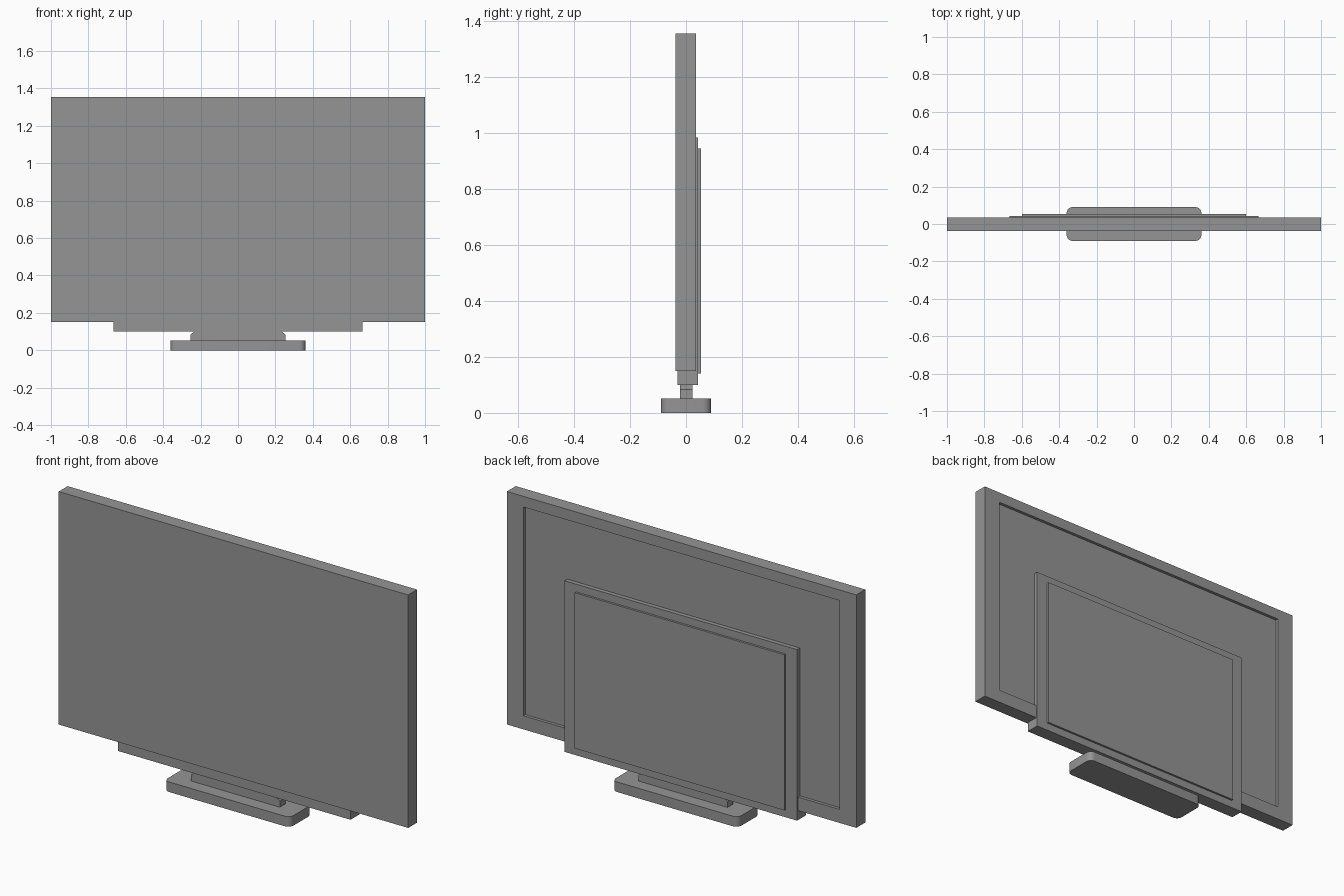
import bpy
import bmesh
from mathutils import Vector

if "Cube" in bpy.data.objects:
    bpy.data.objects.remove(bpy.data.objects["Cube"], do_unlink=True)

# Single plain grey plastic
grey = bpy.data.materials.new("mid grey")
grey.use_nodes = True
colour = (0.3, 0.3, 0.3, 1)
grey.diffuse_color = colour
grey.node_tree.nodes["Principled BSDF"].inputs["Base Color"].default_value = colour


def finish(name, bm):
    bmesh.ops.recalc_face_normals(bm, faces=bm.faces)
    mesh = bpy.data.meshes.new(name)
    bm.to_mesh(mesh)
    bm.free()
    mesh.materials.append(grey)
    obj = bpy.data.objects.new(name, mesh)
    bpy.context.collection.objects.link(obj)
    return obj


def box(half_width, y0, y1, z0, z1):
    """Box centred on x = 0."""
    bm = bmesh.new()
    bmesh.ops.create_cube(bm, size=1)
    for v in bm.verts:
        v.co = Vector((2 * half_width * v.co.x,
                       y1 if v.co.y > 0 else y0,
                       z1 if v.co.z > 0 else z0))
    return bm


# Main panel with a shallow recess in its back
bm = box(1.0, -0.037, 0.036, 0.15, 1.355)
bm.normal_update()
back = max(bm.faces, key=lambda f: f.normal.y)
bmesh.ops.inset_individual(bm, faces=[back], thickness=0.06)
for v in back.verts:
    v.co.x = 0.905 if v.co.x > 0 else -0.905
    v.co.z = 1.3 if v.co.z > 0.75 else 0.22
floor = bmesh.ops.extrude_discrete_faces(bm, faces=[back])["faces"][0]
bmesh.ops.translate(bm, verts=floor.verts, vec=(0, -0.016, 0))
finish("display_panel", bm)

# Rear housing that drops below the panel, and its raised cover
finish("rear_housing", box(0.665, -0.03, 0.042, 0.1, 0.985))
finish("rear_cover", box(0.6, 0.03, 0.053, 0.14, 0.945))

# Neck with sloped upper ends
profile = [(-0.255, 0.045), (0.255, 0.045), (0.255, 0.083),
           (0.23, 0.102), (-0.23, 0.102), (-0.255, 0.083)]
bm = bmesh.new()
face = bm.faces.new([bm.verts.new((x, -0.022, z)) for x, z in profile])
side = bmesh.ops.extrude_face_region(bm, geom=[face])["geom"]
bmesh.ops.translate(bm, vec=(0, 0.046, 0),
                    verts=[g for g in side if isinstance(g, bmesh.types.BMVert)])
finish("stand_neck", bm)

# Foot with rounded vertical corners
bm = box(0.36, -0.09, 0.09, 0, 0.052)
corners = [e for e in bm.edges
           if abs(e.verts[0].co.z - e.verts[1].co.z) > 0.01]
bmesh.ops.bevel(bm, geom=corners, offset=0.03, segments=6,
                profile=0.5, affect='EDGES')
foot = finish("stand_foot", bm)
bpy.ops.object.select_all(action='DESELECT')
foot.select_set(True)
bpy.context.view_layer.objects.active = foot
bpy.ops.object.shade_smooth_by_angle()
